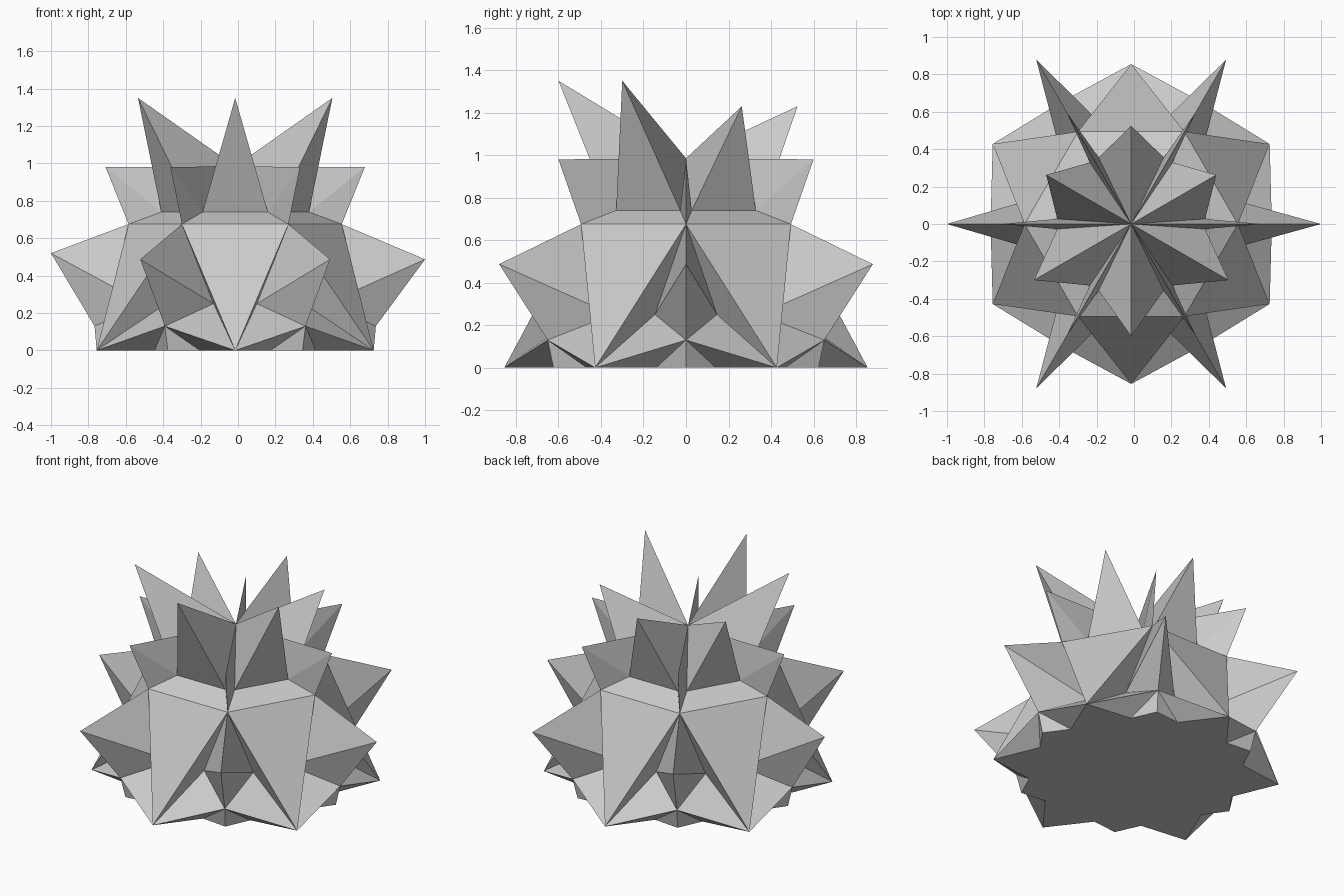
import bpy, bmesh, math

if "Cube" in bpy.data.objects:
    bpy.data.objects.remove(bpy.data.objects["Cube"])

CX = -0.015  # the radial centre sits slightly left of the bounding-box centre
bm = bmesh.new()


def pt(deg, radial, z, tangent=0.0):
    """Vertex in a sector frame: radial distance, sideways offset, height."""
    a = math.radians(deg)
    return bm.verts.new((CX + radial * math.cos(a) - tangent * math.sin(a),
                         radial * math.sin(a) + tangent * math.cos(a), z))


def faces(*groups):
    for g in groups:
        bm.faces.new(g)


def ring(radial, z, offset=0, tangent=0.0):
    return [pt(60 * k + offset, radial, z, tangent) for k in range(6)]


# shared points
apex = pt(0, 0, 0.985)
floor = pt(0, 0, 0)
shoulder = ring(0.57, 0.675)
foot = ring(0.855, 0, 30)

# lower spikes with their recessed side corners, small base teeth
spike = [pt(60 * k, 0.985 if k == 3 else 1.015, 0.52 if k == 3 else 0.487) for k in range(6)]
tooth = ring(0.752, 0.13)
toe = ring(0.72, 0)
pocket = {s: ring(0.485, 0.25, 0, 0.146 * s) for s in (-1, 1)}
gap = {s: ring(0.62, 0, 0, 0.14 * s) for s in (-1, 1)}

# middle spikes and crown spikes (three front-facing ones are taller)
mid = ring(0.693, 0.98)
crown = [pt(60 * k + 30, 0.6 if k in (3, 4, 5) and k != 3 or k == 3 else 0.525,
            1.35 if k in (3, 4, 5) else 1.23) for k in range(6)]
notch = {s: ring(0.395, 0.74, 0, 0.027 * s) for s in (-1, 1)}

for k in range(6):
    n = (k + 1) % 6
    # flat side panel and the ledge above it
    faces((shoulder[k], foot[k], shoulder[n]),
          (shoulder[k], shoulder[n], notch[-1][n], notch[1][k]),
          (crown[k], notch[1][k], notch[-1][n]))
    for s in (-1, 1):
        f = foot[k] if s == 1 else foot[k - 1]
        c = crown[k] if s == 1 else crown[k - 1]
        p, g, q = pocket[s][k], gap[s][k], notch[s][k]
        # lower spike, pocket wall, base tooth, floor
        faces((shoulder[k], p, f), (spike[k], shoulder[k], p),
              (spike[k], p, tooth[k]), (tooth[k], p, f),
              (tooth[k], f, g), (tooth[k], g, toe[k]),
              (floor, g, f), (floor, toe[k], g))
        # middle spike and crown spike flank
        faces((mid[k], apex, q), (mid[k], q, shoulder[k]), (c, apex, q))

bmesh.ops.recalc_face_normals(bm, faces=bm.faces[:])
me = bpy.data.meshes.new("spiky_cluster")
bm.to_mesh(me)
bm.free()
bpy.context.collection.objects.link(bpy.data.objects.new("spiky_cluster", me))
